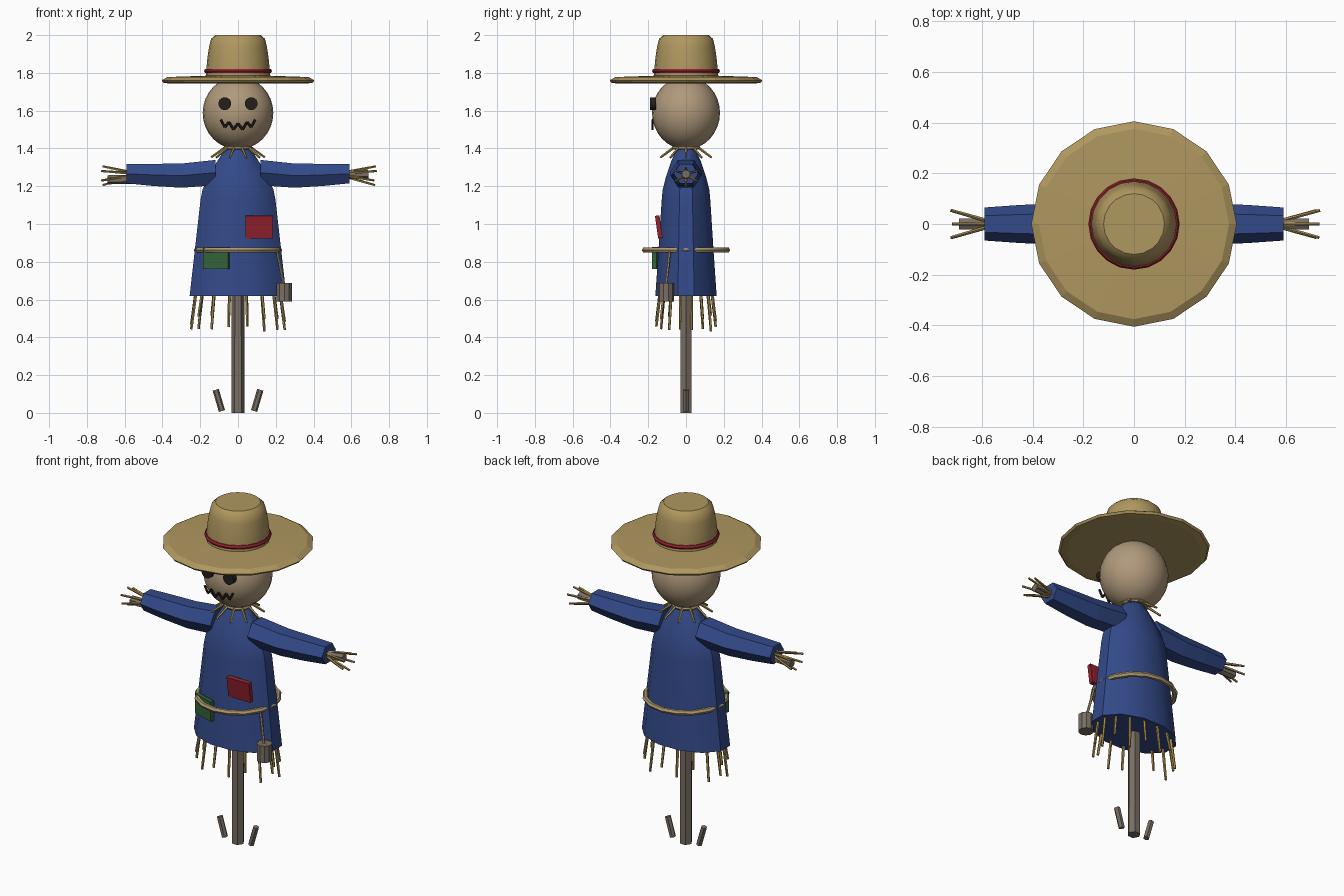
import bpy, bmesh, math, random
from mathutils import Vector, Matrix

if "Cube" in bpy.data.objects:
    bpy.data.objects.remove(bpy.data.objects["Cube"])

random.seed(4)


def mat(name, rgb):
    m = bpy.data.materials.new(name)
    m.diffuse_color = (*rgb, 1)
    m.use_nodes = True
    m.node_tree.nodes["Principled BSDF"].inputs["Base Color"].default_value = m.diffuse_color
    return m


HAT = mat("hat straw", (0.43, 0.31, 0.115))
STRAW = mat("loose straw", (0.38, 0.26, 0.08))
SACK = mat("burlap", (0.43, 0.32, 0.20))
ROPE = mat("rope", (0.42, 0.32, 0.17))
BLUE = mat("blue cloth", (0.033, 0.068, 0.25))
RED = mat("red cloth", (0.29, 0.015, 0.027))
GREEN = mat("green cloth", (0.035, 0.12, 0.04))
WOOD = mat("weathered wood", (0.19, 0.155, 0.125))
BLACK = mat("black", (0.018, 0.013, 0.012))


def finish(name, bm, material, smooth=None):
    bmesh.ops.recalc_face_normals(bm, faces=bm.faces[:])
    me = bpy.data.meshes.new(name)
    bm.to_mesh(me)
    bm.free()
    ob = bpy.data.objects.new(name, me)
    bpy.context.collection.objects.link(ob)
    me.materials.append(material)
    if smooth:
        bpy.ops.object.select_all(action='DESELECT')
        ob.select_set(True)
        bpy.context.view_layer.objects.active = ob
        bpy.ops.object.shade_smooth_by_angle(angle=math.radians(smooth))
    return ob


def loft(bm, rings):
    """Skin a list of equal-length point loops and cap both ends."""
    loops = [[bm.verts.new(p) for p in ring] for ring in rings]
    n = len(loops[0])
    for a, b in zip(loops, loops[1:]):
        for i in range(n):
            j = (i + 1) % n
            bm.faces.new((a[i], a[j], b[j], b[i]))
    bm.faces.new(loops[0])
    bm.faces.new(loops[-1])


def lathe(name, profile, sides, material, offset=0.0, smooth=None):
    """Profile rows are (x radius, y radius, z)."""
    bm = bmesh.new()
    ang = [2 * math.pi * (i + offset) / sides for i in range(sides)]
    loft(bm, [[(rx * math.cos(a), ry * math.sin(a), z) for a in ang]
              for rx, ry, z in profile])
    return finish(name, bm, material, smooth)


def stick(bm, p, q, r1, r2=None, sides=6):
    """Tapered rod from p to q."""
    p, q = Vector(p), Vector(q)
    d = q - p
    m = Matrix.Translation((p + q) / 2) @ d.to_track_quat('Z', 'Y').to_matrix().to_4x4()
    bmesh.ops.create_cone(bm, cap_ends=True, segments=sides, radius1=r1,
                          radius2=r1 if r2 is None else r2, depth=d.length, matrix=m)


def rod(name, p, q, r, material, sides=6):
    bm = bmesh.new()
    stick(bm, p, q, r, sides=sides)
    return finish(name, bm, material)


def ring(name, radius, minor, z, material, seg=16):
    bpy.ops.mesh.primitive_torus_add(major_radius=radius, minor_radius=minor, location=(0, 0, z),
                                     major_segments=seg, minor_segments=6)
    ob = bpy.context.object
    ob.name = name
    ob.data.materials.append(material)
    bpy.ops.object.shade_smooth_by_angle(angle=math.radians(30))
    return ob


def patch(name, size, loc, rot, material):
    bpy.ops.mesh.primitive_cube_add(size=1, location=loc, rotation=rot)
    ob = bpy.context.object
    ob.name = name
    ob.scale = size
    ob.data.materials.append(material)


# Hat: bevelled brim, tapered crown and band
lathe("hat_brim", [(0.36, 0.36, 1.743), (0.395, 0.395, 1.748), (0.405, 0.405, 1.76),
                   (0.375, 0.375, 1.778), (0.17, 0.17, 1.785)], 16, HAT)
lathe("hat_crown", [(r, r, z) for r, z in ((0.17, 1.775), (0.168, 1.82), (0.162, 1.88), (0.153, 1.94),
                                          (0.143, 1.98), (0.120, 2.0))], 20, HAT, smooth=35)
ring("hat_band", 0.167, 0.013, 1.81, RED, 20)

# Head
bm = bmesh.new()
bmesh.ops.create_uvsphere(bm, u_segments=24, v_segments=16, radius=1,
                          matrix=Matrix.Translation((0, 0, 1.588)) @ Matrix.Diagonal((0.187, 0.18, 0.193, 1)))
finish("head", bm, SACK, 40)

# Eyes and stitched mouth
for s, side in ((-1, "left"), (1, "right")):
    rod("eye_" + side, (s * 0.07, -0.160, 1.637), (s * 0.07, -0.190, 1.637), 0.034, BLACK, 14)
half = [(0.092, 1.552), (0.070, 1.512), (0.048, 1.540), (0.024, 1.500)]
zig = [(-x, z) for x, z in half] + [(0, 1.533)] + half[::-1]
bm = bmesh.new()
for a, b in zip(zig, zig[1:]):
    stick(bm, (a[0], -0.178, a[1]), (b[0], -0.178, b[1]), 0.0065)
finish("mouth_stitching", bm, BLACK)

# Tunic
lathe("tunic", [(0.265, 0.168, 0.62), (0.237, 0.151, 0.86), (0.205, 0.133, 1.13), (0.195, 0.128, 1.18),
                (0.165, 0.110, 1.25), (0.115, 0.082, 1.33), (0.082, 0.060, 1.38), (0.060, 0.045, 1.405)],
      12, BLUE, offset=0.5, smooth=32)

# Sleeves: hexagonal, sagging slightly in the middle
for s, side in ((-1, "left"), (1, "right")):
    bm = bmesh.new()
    loft(bm, [[(s * x, r * math.cos(k * math.pi / 3), z + r * 0.9 * math.sin(k * math.pi / 3))
               for k in range(6)]
              for x, z, r in ((0.12, 1.272, 0.086), (0.30, 1.256, 0.082), (0.45, 1.260, 0.075),
                              (0.59, 1.266, 0.065))])
    finish("sleeve_" + side, bm, BLUE)

# Wooden frame: pole, crossbar and ground stakes
lathe("pole", [(0.035, 0.035, 0.0), (0.033, 0.033, 1.38)], 6, WOOD)
rod("crossbar", (-0.69, 0, 1.234), (0.69, 0, 1.264), 0.024, WOOD)
for s, side in ((-1, "left"), (1, "right")):
    rod("stake_" + side, (s * 0.085, 0, 0.010), (s * 0.118, 0, 0.122), 0.017, WOOD)

# Straw hands
for s, side in ((-1, "left"), (1, "right")):
    bm = bmesh.new()
    for k in range(6):
        a = math.pi * (k + 0.5) / 3
        stick(bm, (s * 0.57, 0.012 * math.cos(a), 1.262 + 0.012 * math.sin(a)),
              (s * random.uniform(0.715, 0.735), 0.062 * math.cos(a), 1.255 + 0.05 * math.sin(a)),
              0.008, 0.006, 5)
    finish("straw_hand_" + side, bm, STRAW)

# Straw collar
bm = bmesh.new()
for k in range(10):
    a = 2 * math.pi * (k + 0.5) / 10 + math.pi / 10
    c, w = math.cos(a), math.sin(a)
    stick(bm, (0.06 * c, 0.06 * w, 1.410), (0.142 * c, 0.142 * w, 1.352), 0.008, 0.006, 5)
finish("straw_collar", bm, STRAW)
ring("neck_tie", 0.068, 0.010, 1.402, ROPE)

# Straw hanging under the hem
bm = bmesh.new()
for k in range(16):
    a = 2 * math.pi * (k + 0.5) / 16
    c, w = math.cos(a), math.sin(a)
    low = (0.44, 0.50, 0.43, 0.47)[k % 4] + random.uniform(-0.005, 0.02)
    stick(bm, (0.225 * c, 0.138 * w, 0.65), (0.252 * c, 0.16 * w, low), 0.009, 0.007, 5)
finish("hem_straw", bm, STRAW)

# Rope belt
ring("rope_belt", 0.219, 0.015, 0.862, ROPE)

# Cloth patches
patch("red_patch", (0.145, 0.024, 0.12), (0.113, -0.144, 0.985), (math.radians(8), 0, 0), RED)
patch("green_patch", (0.138, 0.024, 0.115), (-0.115, -0.147, 0.82), (0, 0, math.radians(-18)), GREEN)

# Hanging bucket
rod("bucket", (0.245, -0.105, 0.590), (0.245, -0.105, 0.688), 0.042, WOOD, 10)
rod("bucket_cord", (0.205, -0.086, 0.862), (0.243, -0.105, 0.680), 0.007, ROPE)
